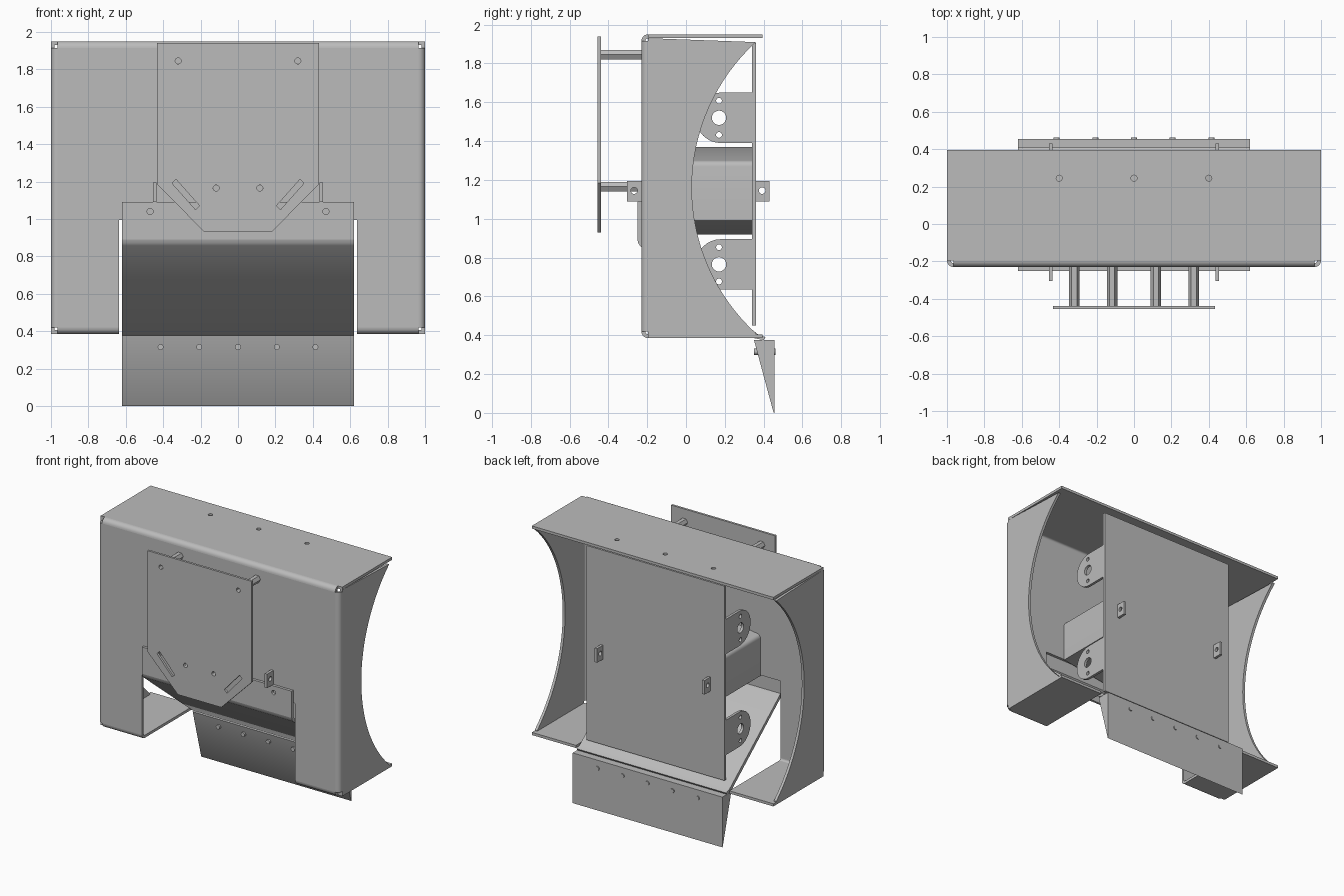
import bpy, math
from mathutils import Matrix, Vector

if "Cube" in bpy.data.objects:
    bpy.data.objects.remove(bpy.data.objects["Cube"])

grey = bpy.data.materials.new("sheet metal grey")
grey.use_nodes = True
grey.diffuse_color = (0.5, 0.5, 0.5, 1)
grey.node_tree.nodes["Principled BSDF"].inputs["Base Color"].default_value = (0.5, 0.5, 0.5, 1)

# Drawing plane per extrusion axis: where the drawn u, v and the depth go
FRAMES = {
    "x": Matrix(((0, 0, 1), (1, 0, 0), (0, 1, 0))),
    "y": Matrix(((1, 0, 0), (0, 0, -1), (0, 1, 0))),
    "z": Matrix.Identity(3),
}
T = 0.02    # sheet thickness
R = 0.035   # bend radius


def arc(cu, cv, r, start, end, n=12):
    """Points on an arc, angles in degrees."""
    angles = [math.radians(start + (end - start) * i / n) for i in range(n + 1)]
    return [(cu + r * math.cos(a), cv + r * math.sin(a)) for a in angles]


def circle(cu, cv, r, n=20):
    return arc(cu, cv, r, 0, 360, n)[:-1]


def rect(u0, v0, u1, v1):
    return [(u0, v0), (u1, v0), (u1, v1), (u0, v1)]


def mirrored(points):
    return [(-u, v) for u, v in points]


def plate(name, axis, lo, hi, outline, holes=()):
    """Extrude a flat outline with holes from lo to hi along an axis."""
    curve = bpy.data.curves.new(name, "CURVE")
    curve.dimensions = "2D"
    curve.fill_mode = "BOTH"
    curve.extrude = (hi - lo) / 2
    for loop in (outline, *holes):
        spline = curve.splines.new("POLY")
        spline.points.add(len(loop) - 1)
        for point, (u, v) in zip(spline.points, loop):
            point.co = (u, v, 0, 1)
        spline.use_cyclic_u = True
    helper = bpy.data.objects.new(name, curve)
    bpy.context.scene.collection.objects.link(helper)
    graph = bpy.context.evaluated_depsgraph_get()
    mesh = bpy.data.meshes.new_from_object(helper.evaluated_get(graph))
    bpy.data.objects.remove(helper)
    bpy.data.curves.remove(curve)
    offset = Vector([(lo + hi) / 2 if a == axis else 0 for a in "xyz"])
    mesh.transform(Matrix.Translation(offset) @ FRAMES[axis].to_4x4())
    mesh.materials.clear()
    mesh.materials.append(grey)
    obj = bpy.data.objects.new(name, mesh)
    bpy.context.scene.collection.objects.link(obj)
    bpy.ops.object.select_all(action="DESELECT")
    obj.select_set(True)
    bpy.context.view_layer.objects.active = obj
    bpy.ops.object.shade_smooth_by_angle(angle=math.radians(35))
    return obj


def bend(cu, cv, start, end):
    """Cross-section of a curved fold in the sheet."""
    return arc(cu, cv, R, start, end, 6) + arc(cu, cv, R - T, end, start, 6)


# Housing extents
FRONT, BACK, LOW, TOP = -0.23, 0.395, 0.385, 1.95
EDGE = 1 - R
low, top, fold = LOW + R, TOP - R, FRONT + R

# Front panel with the opening for the chute
front = [(-EDGE, low), (-0.635, low), (-0.635, 0.995), (0.635, 0.995),
         (0.635, low), (EDGE, low), (EDGE, top), (-EDGE, top)]
plate("front_panel", "y", FRONT, FRONT + T, front)

# Top panel and its rounded front fold
plate("top_panel", "z", TOP - T, TOP, rect(-1, fold, 1, BACK),
      [circle(x, 0.245, 0.016) for x in (-0.4, 0, 0.4)])
plate("top_fold", "x", -EDGE, EDGE, bend(fold, top, 90, 180))

# Side panels with the large arc cut, their folds and the bottom flanges
side = [(fold, low - 0.01), (fold, TOP - T)]
side += arc(1.047, 1.16, 1.017, 132.5, 227.5, 32) + [(0.36, LOW + T), (fold, LOW + T)]
for s, label in ((1, "left"), (-1, "right")):
    xs = sorted((s * 1.0, s * (1 - T)))
    plate(label + "_side_panel", "x", *xs, side)
    corner = bend(EDGE, fold, 270, 360)
    plate(label + "_side_fold", "z", low, top, corner if s > 0 else mirrored(corner))
    xs = sorted((s * 0.635, s * 1.0))
    plate(label + "_bottom_flange", "z", LOW, LOW + T, rect(xs[0], fold, xs[1], BACK))
    xs = sorted((s * 0.635, s * EDGE))
    plate(label + "_bottom_fold", "x", *xs, bend(fold, low, 180, 270))

# Chute: upright mounting strip, then the sloping sheet and its rear lip
W = 0.62
plate("chute_mount", "y", -0.25, FRONT, rect(-W, 0.89, W, 1.09),
      [circle(x, 1.04, 0.016) for x in (-0.47, 0.47)])
chute = [(-0.25, 0.89), (-0.245, 0.872), (-0.235, 0.858), (0.35, 0.385), (0.4, 0.375),
         (0.41, 0.39), (0.37, 0.405), (-0.22, 0.877), (-0.23, 0.89)]
plate("chute_slope", "x", -W, W, chute)

# Deflector wedge below the chute, with its row of bolts
plate("deflector", "x", -W, W, [(0.35, 0.376), (0.45, 0.005), (0.455, 0), (0.455, 0.376)])
for i in range(5):
    plate("deflector_bolt", "y", 0.35, 0.462, circle((i - 2) * 0.207, 0.315, 0.016, 12))

# Rear panel
plate("rear_panel", "y", 0.34, 0.36, rect(-0.57, 0.45, 0.57, 1.905))

# Rounded ears folded forward from the rear panel
for s in (1, -1):
    xs = sorted((s * 0.57, s * 0.55))
    for z in (1.52, 0.765):
        ear = [(0.35, z - 0.13), (0.35, z + 0.13)] + arc(0.18, z, 0.13, 90, 270, 16)
        plate("bearing_ear", "x", *xs, ear,
              [circle(0.17, z, 0.037), circle(0.17, z + 0.088, 0.015),
               circle(0.17, z - 0.088, 0.015)])

# Inner box joining front and rear panels
box = arc(0.44, 1.27, 0.03, 0, 81, 4) + [(0, 1.37)]
box += mirrored(arc(0.44, 1.27, 0.03, 81, 0, 4))
box += [(-0.47, 0.99), (0, 0.92), (0.47, 0.99)]
plate("inner_box", "y", FRONT + T, 0.34, box)

# Small drilled tabs at front and rear
for s in (1, -1):
    xs = sorted((s * 0.435, s * 0.455))
    plate("front_tab", "x", *xs, rect(-0.305, 1.09, -0.23, 1.195),
          [circle(-0.267, 1.145, 0.017)])
    plate("rear_tab", "x", *xs, rect(0.36, 1.09, 0.43, 1.195),
          [circle(0.392, 1.145, 0.017)])

# Front mounting plate with chamfered bottom, slots and bolt holes
slot = [(0.352, 1.19), (0.332, 1.212), (0.205, 1.07), (0.227, 1.05)]
posts = [(s * x, z) for s in (1, -1) for x, z in ((0.32, 1.845), (0.117, 1.165))]
outline = [(-0.18, 0.93), (0.18, 0.93), (0.432, 1.185), (0.432, 1.94),
           (-0.432, 1.94), (-0.432, 1.185)]
plate("mount_plate", "y", -0.455, -0.438, outline,
      [slot, mirrored(slot)] + [circle(x, z, 0.016) for x, z in posts])

# Hexagonal standoffs, drilled through
for x, z in posts:
    plate("standoff", "y", -0.438, FRONT, circle(x, z, 0.028, 6), [circle(x, z, 0.016, 12)])
